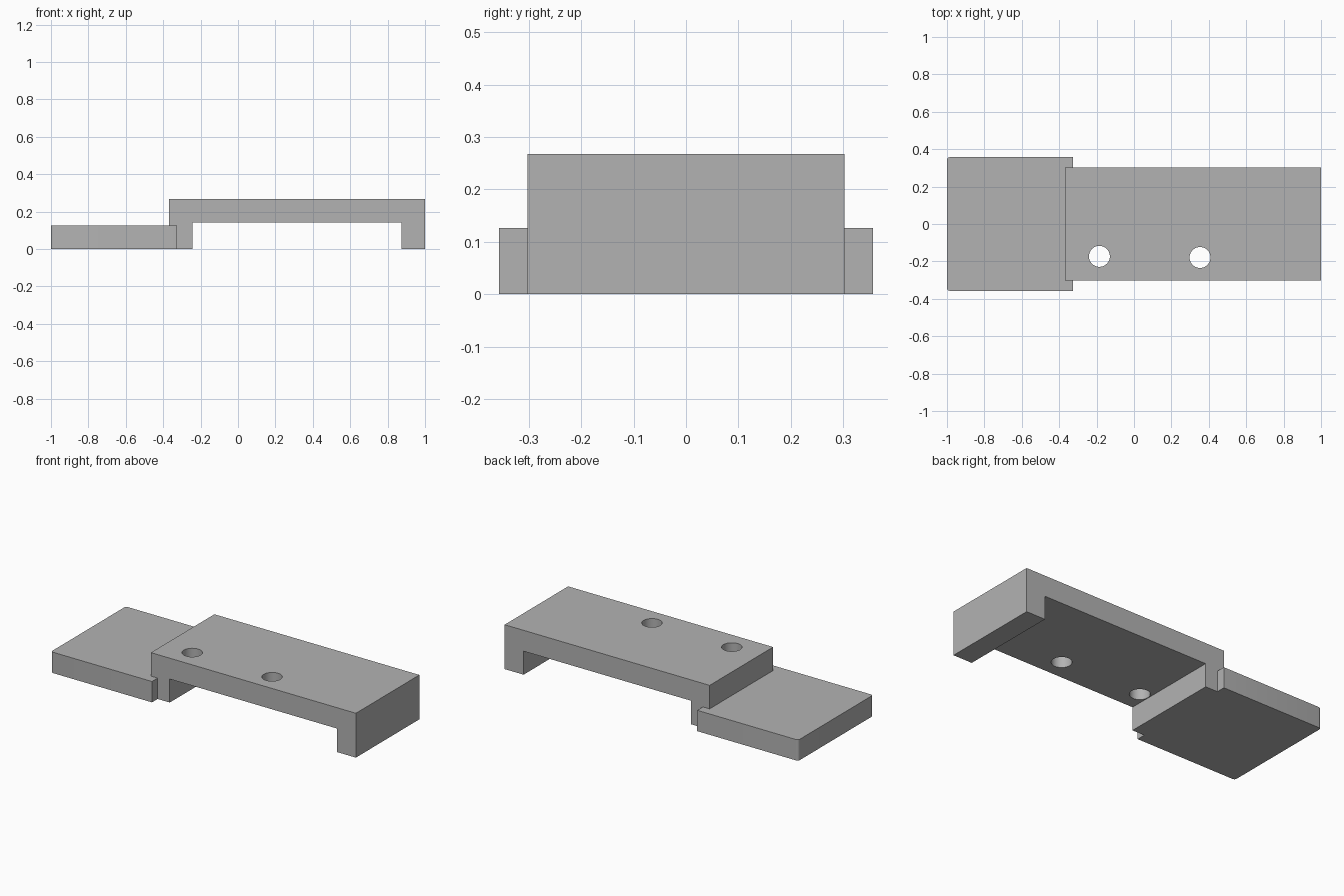
import bpy
import bmesh
from mathutils import Vector

cube = bpy.data.objects.get("Cube")
if cube:
    bpy.data.objects.remove(cube, do_unlink=True)

grey = bpy.data.materials.new("plain grey")
grey.use_nodes = True
colour = (0.45, 0.45, 0.45, 1)
grey.diffuse_color = colour
grey.node_tree.nodes["Principled BSDF"].inputs["Base Color"].default_value = colour


def extrude_outline(name, points, direction, round_at=None):
    """Solid made by sweeping a flat outline along a direction."""
    bm = bmesh.new()
    face = bm.faces.new([bm.verts.new(p) for p in points])
    swept = bmesh.ops.extrude_face_region(bm, geom=[face])["geom"]
    moved = [v for v in swept if isinstance(v, bmesh.types.BMVert)]
    bmesh.ops.translate(bm, verts=moved, vec=Vector(direction))
    if round_at is not None:
        edges = [e for e in bm.edges
                 if all(abs(v.co.x - round_at) < 1e-4 for v in e.verts)
                 and abs(e.verts[0].co.y - e.verts[1].co.y) < 1e-4]
        bmesh.ops.bevel(bm, geom=edges, offset=0.015, segments=4,
                        profile=0.5, affect='EDGES')
    bmesh.ops.recalc_face_normals(bm, faces=bm.faces)
    mesh = bpy.data.meshes.new(name)
    bm.to_mesh(mesh)
    bm.free()
    mesh.materials.append(grey)
    obj = bpy.data.objects.new(name, mesh)
    bpy.context.collection.objects.link(obj)
    return obj


def activate(obj):
    bpy.ops.object.select_all(action='DESELECT')
    obj.select_set(True)
    bpy.context.view_layer.objects.active = obj


# Bridge: a flat deck on two end legs
left, right = -0.37, 1.0
leg_in_l, leg_in_r = -0.244, 0.873
top, under = 0.268, 0.142
half_y = 0.303
profile = [(left, 0), (leg_in_l, 0), (leg_in_l, under), (leg_in_r, under),
           (leg_in_r, 0), (right, 0), (right, top), (left, top)]
bridge = extrude_outline("bridge", [(x, -half_y, z) for x, z in profile],
                         (0, 2 * half_y, 0))

# Two screw holes through the deck
for x, y in [(-0.185, -0.173), (0.353, -0.179)]:
    bpy.ops.mesh.primitive_cylinder_add(vertices=48, radius=0.056, depth=0.3,
                                        location=(x, y, 0.2))
    cutter = bpy.context.object
    cutter.name = "hole_cutter"
    cutter.hide_render = True
    cutter.data.materials.append(grey)
    activate(bridge)
    cut = bridge.modifiers.new("hole", 'BOOLEAN')
    cut.operation = 'DIFFERENCE'
    cut.solver = 'EXACT'
    cut.object = cutter
    bpy.ops.object.modifier_apply(modifier=cut.name)
    bpy.data.objects.remove(cutter, do_unlink=True)

# Base plate: notched around the bridge leg, outer corners rounded
outer, lip, wide = -1.0, -0.325, 0.357
half = [(outer, wide), (lip, wide), (lip, half_y), (left, half_y)]
outline = half + [(x, -y) for x, y in reversed(half)]
plate = extrude_outline("base_plate", [(x, y, 0) for x, y in outline],
                        (0, 0, 0.126), round_at=outer)

for obj in (bridge, plate):
    activate(obj)
    bpy.ops.object.shade_smooth_by_angle()
